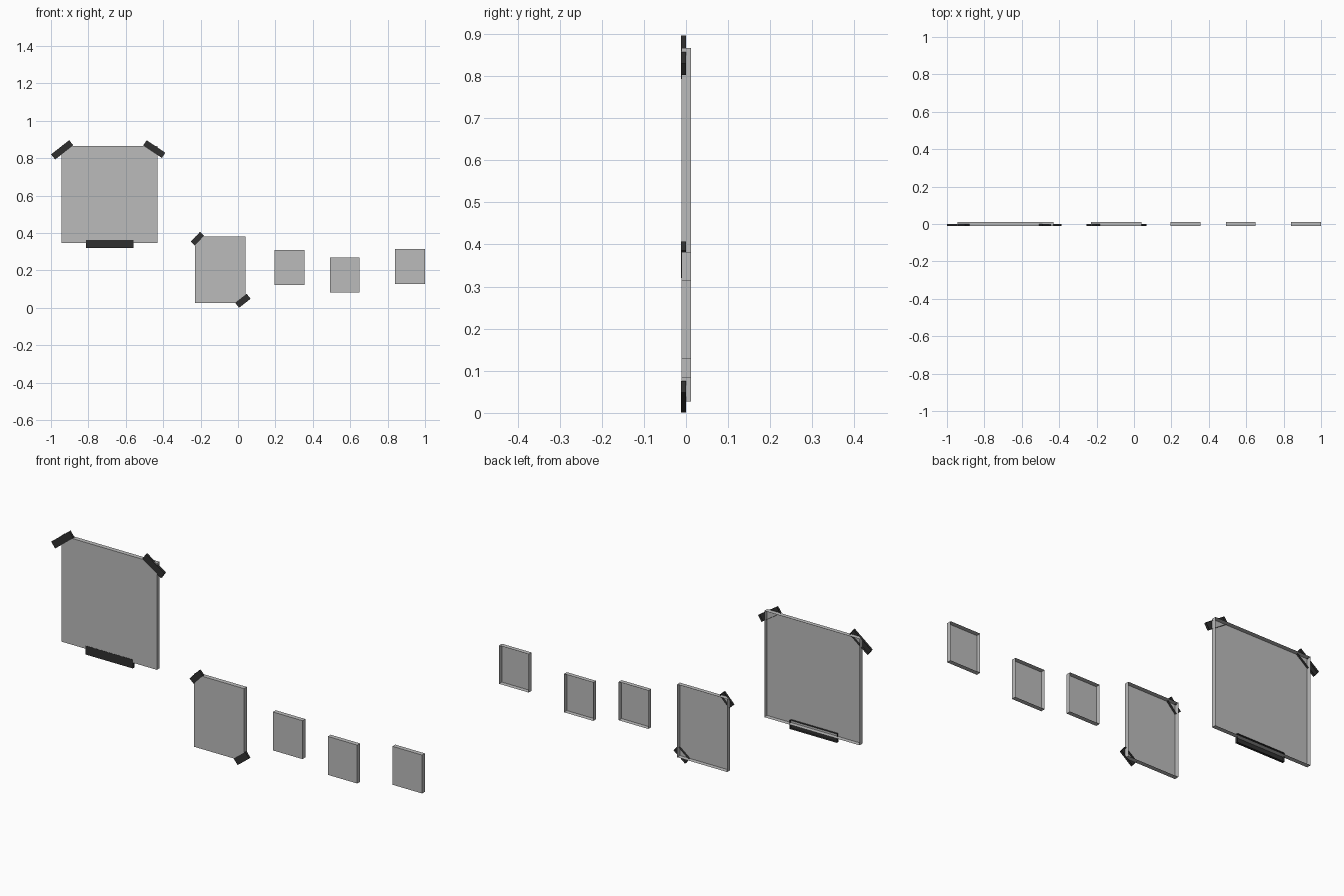
import bpy, bmesh
from math import radians
from mathutils import Matrix

if "Cube" in bpy.data.objects:
    bpy.data.objects.remove(bpy.data.objects["Cube"])


def material(name, color):
    m = bpy.data.materials.new(name)
    m.diffuse_color = color
    m.use_nodes = True
    m.node_tree.nodes["Principled BSDF"].inputs["Base Color"].default_value = m.diffuse_color
    return m


paper = material("paper_grey", (0.5, 0.5, 0.5, 0.75))
dark = material("tape_dark", (0.03, 0.03, 0.03, 1.0))


# Thin box with an open back: front face plus four rim faces
def shell(name, cx, cz, width, height, y0, y1, mat, angle=0):
    bm = bmesh.new()
    bmesh.ops.create_cube(bm, size=1)
    bm.normal_update()
    back = [f for f in bm.faces if f.normal.y > 0.9]
    bmesh.ops.delete(bm, geom=back, context='FACES_ONLY')
    bm.transform(Matrix.Translation((cx, (y0 + y1) / 2, cz))
                 @ Matrix.Rotation(radians(-angle), 4, 'Y')
                 @ Matrix.Diagonal((width, y1 - y0, height, 1)))
    me = bpy.data.meshes.new(name)
    bm.to_mesh(me)
    bm.free()
    me.materials.append(mat)
    bpy.context.collection.objects.link(bpy.data.objects.new(name, me))


# Sheets: x min, x max, z min, z max
sheets = {
    "large_sheet": (-0.944, -0.43, 0.348, 0.866),
    "medium_sheet": (-0.23, 0.04, 0.027, 0.382),
    "small_sheet_left": (0.195, 0.355, 0.123, 0.31),
    "small_sheet_middle": (0.492, 0.65, 0.083, 0.27),
    "small_sheet_right": (0.84, 1.0, 0.128, 0.315),
}
for name, (xa, xb, za, zb) in sheets.items():
    shell(name, (xa + xb) / 2, (za + zb) / 2, xb - xa, zb - za,
          -0.0105, 0.0115, paper)

# Tape strips: centre x, centre z, length, width, tilt
tapes = {
    "large_tape_top_left": (-0.94, 0.845, 0.123, 0.035, 38),
    "large_tape_top_right": (-0.448, 0.849, 0.12, 0.034, -33.5),
    "large_tape_bottom": (-0.686, 0.342, 0.254, 0.043, 0),
    "medium_tape_top": (-0.217, 0.37, 0.073, 0.03, 46),
    "medium_tape_bottom": (0.026, 0.038, 0.078, 0.034, 38),
}
for name, (cx, cz, length, width, tilt) in tapes.items():
    shell(name, cx, cz, length, width, -0.0115, 0.0, dark, tilt)
